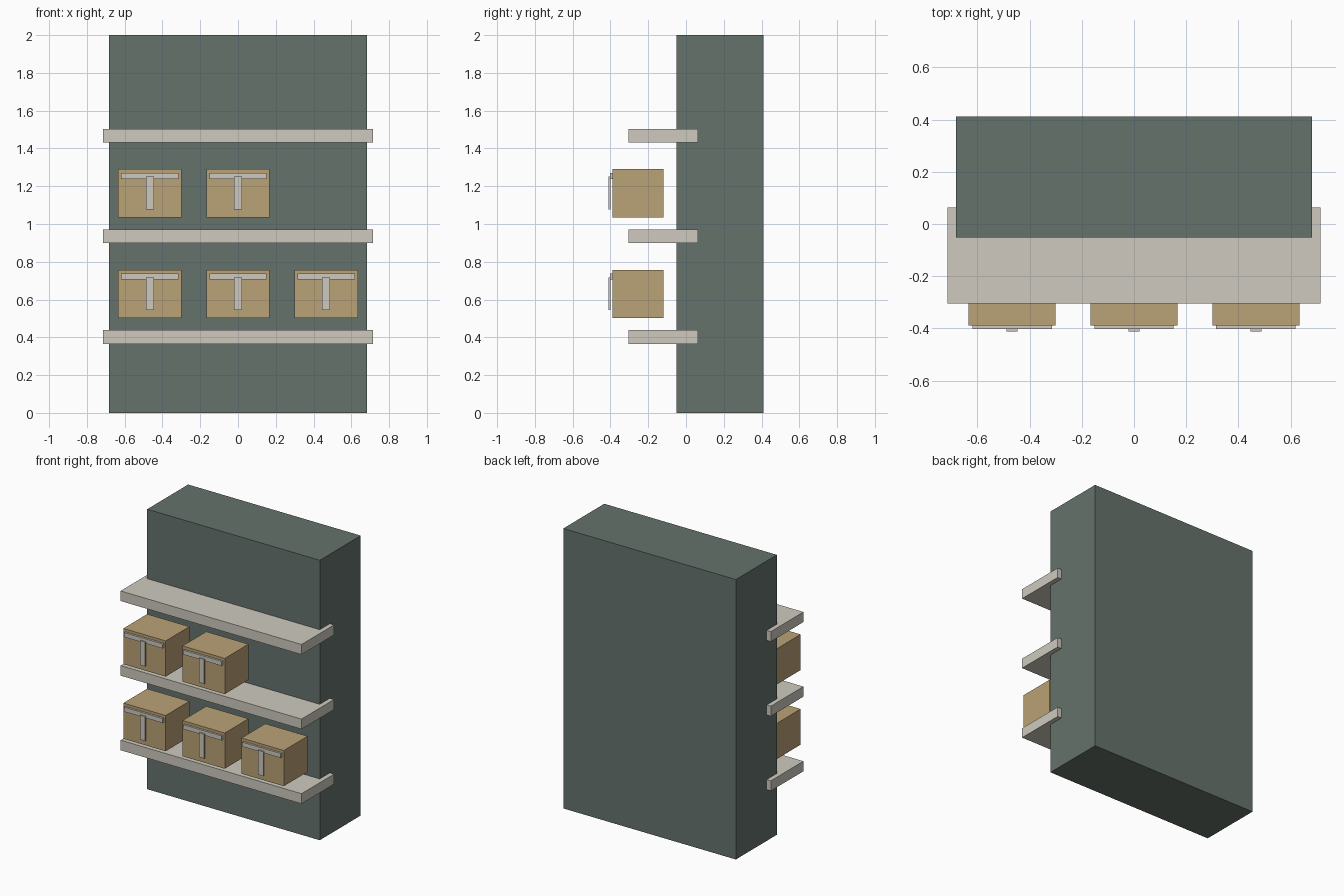
import bpy

if "Cube" in bpy.data.objects:
    bpy.data.objects.remove(bpy.data.objects["Cube"])


def material(name, rgb):
    m = bpy.data.materials.new(name)
    m.diffuse_color = (*rgb, 1)
    m.use_nodes = True
    m.node_tree.nodes["Principled BSDF"].inputs["Base Color"].default_value = m.diffuse_color
    return m


GREEN = material("dark_green", (0.13, 0.17, 0.15))
STONE = material("pale_stone", (0.62, 0.59, 0.52))
TAN = material("cardboard", (0.49, 0.36, 0.18))


def box(name, x, y, z, mat):
    """Box from (min, max) ranges on each axis."""
    bpy.ops.mesh.primitive_cube_add(size=1, location=[(a + b) / 2 for a, b in (x, y, z)])
    o = bpy.context.object
    o.name = name
    o.scale = [b - a for a, b in (x, y, z)]
    bpy.ops.object.transform_apply(location=False, rotation=False, scale=True)
    o.data.materials.append(mat)


# Cabinet body
box("cabinet_body", (-0.682, 0.682), (-0.051, 0.411), (0, 2), GREEN)

# Three shelves, wider than the body and sunk into its front
STEP = 0.533
for i in range(3):
    z = 0.366 + i * STEP
    box(f"shelf_{i + 1}", (-0.715, 0.715), (-0.304, 0.063), (z, z + 0.072), STONE)

# Storage boxes with a label bar and a vertical strap on the front
for row, count in enumerate((3, 2)):
    dz = row * STEP
    for col in range(count):
        cx = -0.467 + col * 0.467
        tag = f"{row + 1}_{col + 1}"
        box(f"storage_box_{tag}", (cx - 0.167, cx + 0.167), (-0.388, -0.12),
            (0.502 + dz, 0.757 + dz), TAN)
        box(f"box_bar_{tag}", (cx - 0.152, cx + 0.152), (-0.402, -0.388),
            (0.705 + dz, 0.737 + dz), STONE)
        box(f"box_strap_{tag}", (cx - 0.021, cx + 0.021), (-0.411, -0.401),
            (0.544 + dz, 0.718 + dz), STONE)
